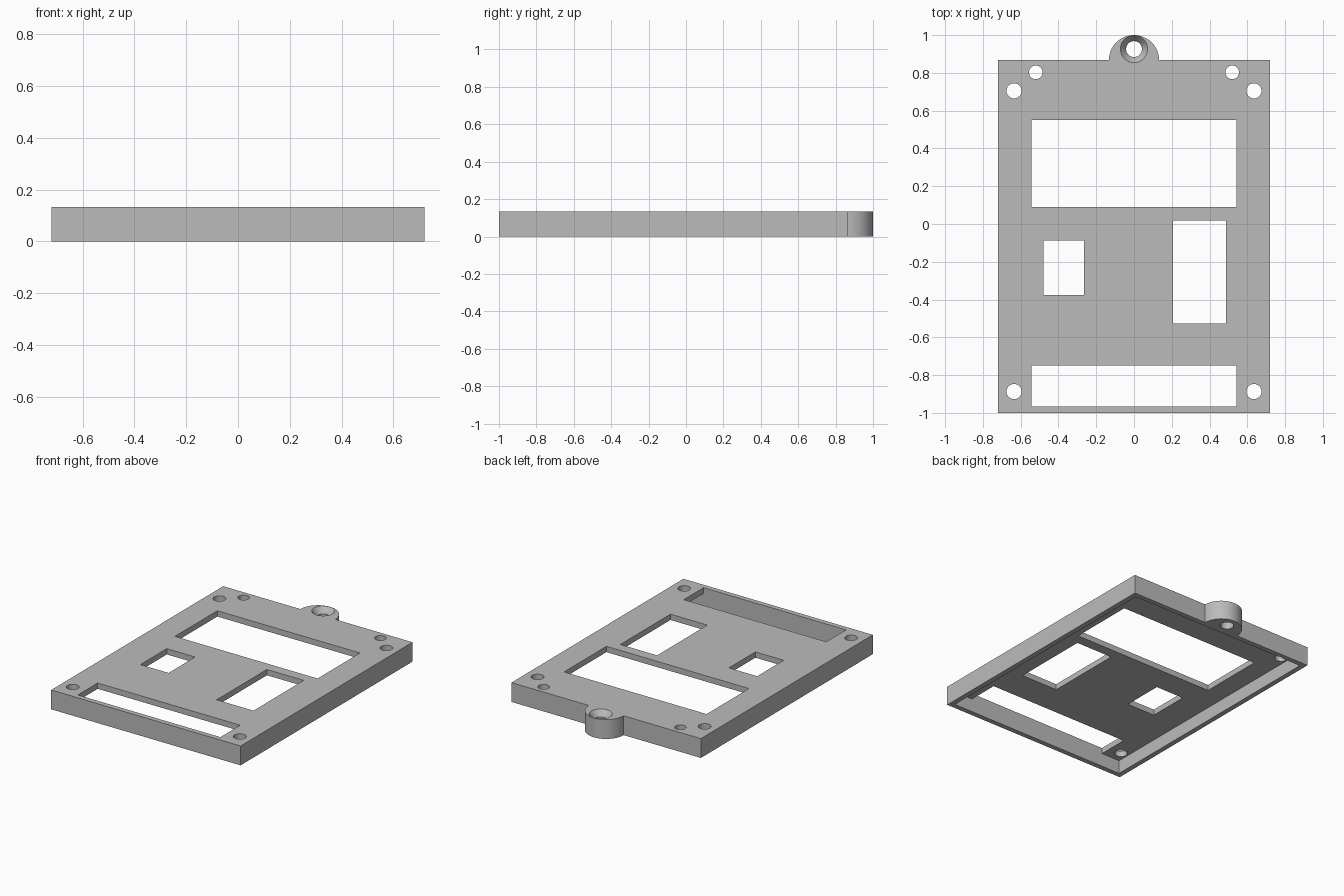
import bpy
import bmesh
from math import pi, sin, cos, radians

default = bpy.data.objects.get("Cube")
if default:
    bpy.data.objects.remove(default, do_unlink=True)

W, FRONT, BACK, H = 0.72, -1.0, 0.867, 0.133   # half width, ends, height
WALL, FLOOR = 0.035, 0.093                     # rim thickness, underside of the panel
LUG_R, LUG_Y = 0.133, 0.926

grey = bpy.data.materials.new("plain_grey")
grey.use_nodes = True
colour = (0.5, 0.5, 0.5, 1)
grey.diffuse_color = colour
grey.node_tree.nodes["Principled BSDF"].inputs["Base Color"].default_value = colour


def prism(name, outline, z0, z1, top_outline=None):
    """Solid between an outline at z0 and the same or another outline at z1."""
    bm = bmesh.new()
    low = [bm.verts.new((x, y, z0)) for x, y in outline]
    high = [bm.verts.new((x, y, z1)) for x, y in (top_outline or outline)]
    bm.faces.new(low[::-1])
    bm.faces.new(high)
    for i in range(len(low)):
        j = (i + 1) % len(low)
        bm.faces.new((low[i], low[j], high[j], high[i]))
    mesh = bpy.data.meshes.new(name)
    bm.to_mesh(mesh)
    bm.free()
    mesh.materials.append(grey)
    obj = bpy.data.objects.new(name, mesh)
    bpy.context.collection.objects.link(obj)
    return obj


def rect(x0, x1, y0, y1):
    return [(x0, y0), (x1, y0), (x1, y1), (x0, y1)]


def circle(x, y, r, n=48):
    return [(x + r * cos(2 * pi * i / n), y + r * sin(2 * pi * i / n)) for i in range(n)]


# Panel with the half-round hanging lug in one outline
arc = [(LUG_R * cos(pi * i / 32), BACK + LUG_R * sin(pi * i / 32)) for i in range(33)]
panel = prism("face_panel", [(-W, FRONT), (W, FRONT), (W, BACK)] + arc + [(-W, BACK)], 0, H)

# Hollow underside
cutters = [prism("cavity_cutter",
                 rect(-W + WALL, W - WALL, FRONT + WALL, BACK - WALL), -0.1, FLOOR)]

# Windows: large display, small square, tall socket, front slot
for name, box in {
    "display": (-0.542, 0.542, 0.09, 0.55),
    "small_window": (-0.48, -0.265, -0.375, -0.088),
    "tall_window": (0.207, 0.487, -0.527, 0.018),
    "front_slot": (-0.542, 0.542, FRONT + WALL, -0.75),
}.items():
    cutters.append(prism(name + "_cutter", rect(*box), -0.1, 0.3))

# Screw holes, mirrored left and right
for side in (-1, 1):
    for x, y, r in ((0.635, 0.705, 0.04), (0.635, -0.887, 0.04), (0.52, 0.803, 0.036)):
        cutters.append(prism("screw_hole_cutter", circle(side * x, y, r), -0.1, 0.3))

# Countersunk hole in the lug
cutters.append(prism("lug_hole_cutter", circle(0, LUG_Y, 0.042), -0.1, 0.3))
cutters.append(prism("countersink_cutter", circle(0, LUG_Y, 0.042), H - 0.04, H + 0.04,
                     circle(0, LUG_Y, 0.102)))

# Cut everything out and tidy up
bpy.ops.object.select_all(action='DESELECT')
bpy.context.view_layer.objects.active = panel
panel.select_set(True)
for cutter in cutters:
    cutter.hide_render = True
    mod = panel.modifiers.new("cut", 'BOOLEAN')
    mod.operation = 'DIFFERENCE'
    mod.solver = 'EXACT'
    mod.object = cutter
    bpy.ops.object.modifier_apply(modifier=mod.name)
    bpy.data.objects.remove(cutter, do_unlink=True)

bpy.ops.object.shade_smooth_by_angle(angle=radians(30))
